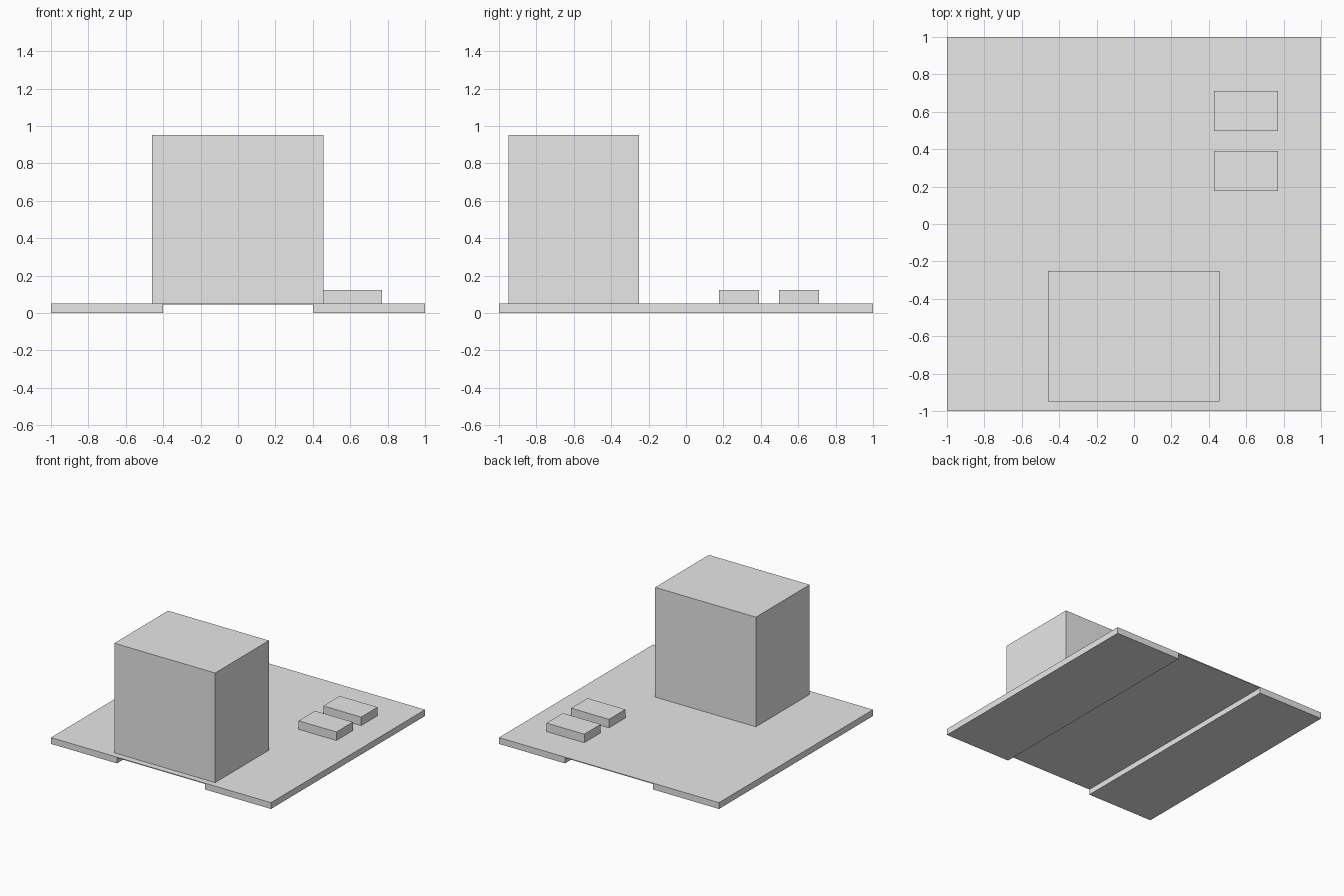
import bpy
import bmesh

old = bpy.data.objects.get("Cube")
if old:
    bpy.data.objects.remove(old, do_unlink=True)

grey = bpy.data.materials.new("light_grey")
grey.use_nodes = True
colour = (0.8, 0.8, 0.8, 1)
grey.diffuse_color = colour
grey.node_tree.nodes["Principled BSDF"].inputs["Base Color"].default_value = colour


def add_object(name, bm):
    mesh = bpy.data.meshes.new(name)
    bmesh.ops.recalc_face_normals(bm, faces=bm.faces)
    bm.to_mesh(mesh)
    bm.free()
    mesh.materials.append(grey)
    obj = bpy.data.objects.new(name, mesh)
    bpy.context.collection.objects.link(obj)
    return obj


def box(name, x, y, z):
    """Box spanning the given (low, high) ranges."""
    bm = bmesh.new()
    bmesh.ops.create_cube(bm, size=1)
    for v in bm.verts:
        v.co = [r[0] if c < 0 else r[1] for c, r in zip(v.co, (x, y, z))]
    return add_object(name, bm)


TOP = 0.052

# Base slab: a channelled profile extruded from front to back
profile = [(-1, 0), (-0.4, 0), (-0.4, 0.045), (0.4, 0.045),
           (0.4, 0), (1, 0), (1, TOP), (-1, TOP)]
bm = bmesh.new()
face = bm.faces.new([bm.verts.new((x, -1, z)) for x, z in profile])
extruded = bmesh.ops.extrude_face_region(bm, geom=[face])["geom"]
bmesh.ops.translate(bm, vec=(0, 2, 0),
                    verts=[g for g in extruded if isinstance(g, bmesh.types.BMVert)])
add_object("base_slab", bm)

# Tall block at the front
box("tall_block", (-0.459, 0.457), (-0.95, -0.252), (TOP, 0.953))

# Two low blocks at the back left
for name, y in (("low_block_front", 0.177), ("low_block_back", 0.497)):
    box(name, (0.427, 0.771), (y, y + 0.213), (TOP, 0.122))
